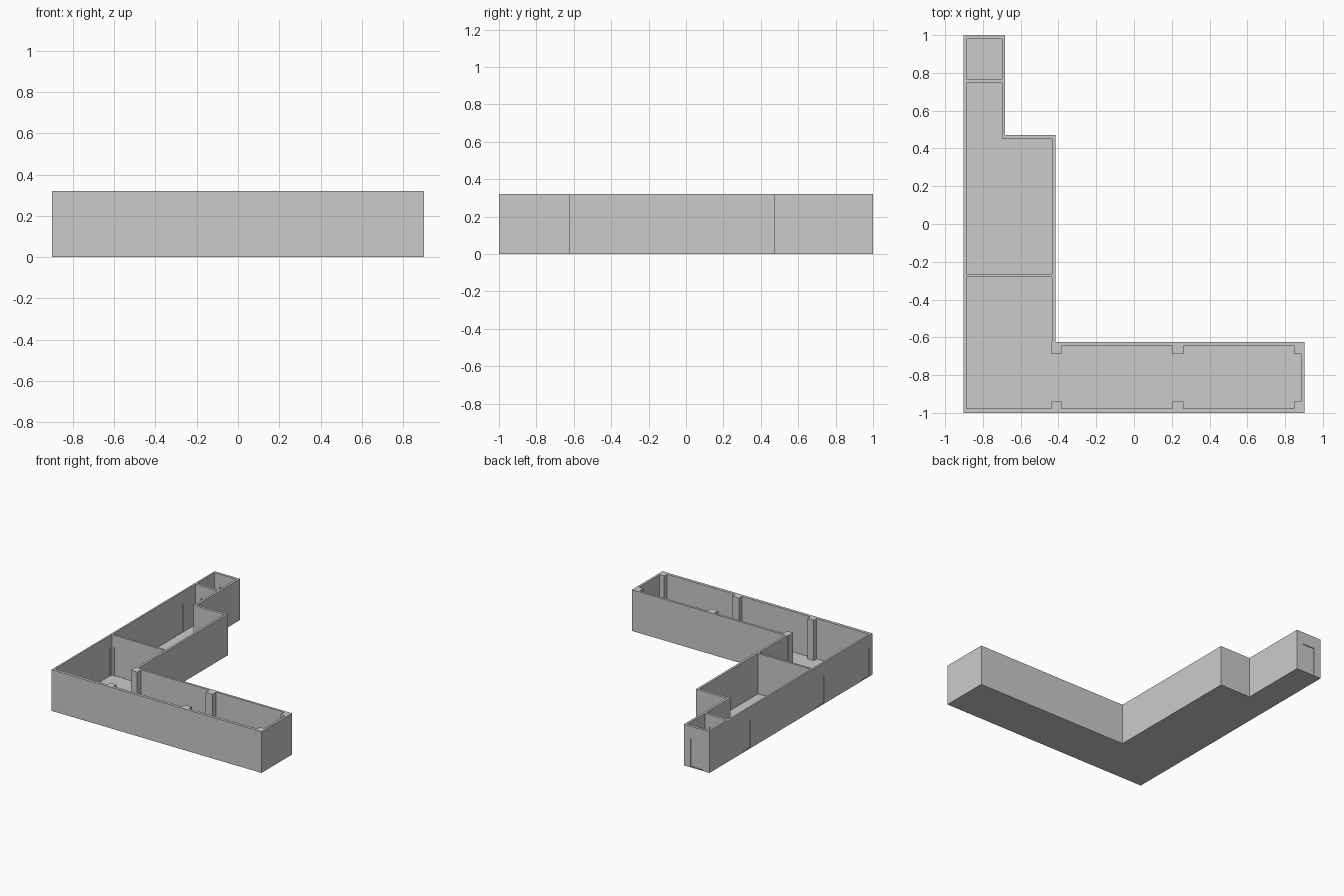
import bpy, bmesh

if "Cube" in bpy.data.objects:
    bpy.data.objects.remove(bpy.data.objects["Cube"])

HEIGHT = 0.32
FLOOR = 0.006
DOOR_TOP = 0.225


def prisms(name, polygons, z0, z1):
    """Mesh made of vertical prisms, one per counter-clockwise outline."""
    bm = bmesh.new()
    for pts in polygons:
        face = bm.faces.new([bm.verts.new((x, y, z0)) for x, y in pts])
        ext = bmesh.ops.extrude_face_region(bm, geom=[face], use_keep_orig=True)
        for v in [g for g in ext["geom"] if isinstance(g, bmesh.types.BMVert)]:
            v.co.z = z1
    bmesh.ops.recalc_face_normals(bm, faces=bm.faces)
    mesh = bpy.data.meshes.new(name)
    bm.to_mesh(mesh)
    bm.free()
    obj = bpy.data.objects.new(name, mesh)
    bpy.context.collection.objects.link(obj)
    return obj


def rect(x0, x1, y0, y1):
    return [(x0, y0), (x1, y0), (x1, y1), (x0, y1)]


def subtract(target, cutter):
    mod = target.modifiers.new(cutter.name, 'BOOLEAN')
    mod.operation = 'DIFFERENCE'
    mod.solver = 'EXACT'
    mod.object = cutter
    cutter.hide_render = True
    cutter.display_type = 'WIRE'


# Building shell: outer footprint as one solid
shell = prisms("walls_and_floor", [[
    (-0.902, -1), (0.902, -1), (0.902, -0.624), (-0.416, -0.624),
    (-0.416, 0.472), (-0.682, 0.472), (-0.682, 1), (-0.902, 1)]], 0, HEIGHT)

# Three rooms hollowed out, open at the top
rooms = prisms("room_cutter", [
    rect(-0.888, -0.70, 0.767, 0.98),
    [(-0.888, -0.264), (-0.433, -0.264), (-0.433, 0.452),
     (-0.70, 0.452), (-0.70, 0.747), (-0.888, 0.747)],
    [(-0.888, -0.977), (0.885, -0.977), (0.885, -0.642),
     (-0.433, -0.642), (-0.433, -0.28), (-0.888, -0.28)],
], FLOOR, HEIGHT + 0.1)
subtract(shell, rooms)

# Doorways: along x walls (y of wall, x range) and y walls (left side)
openings, panels = [], []
for y, x0 in ((0.99, -0.84), (0.757, -0.84), (-0.272, -0.87)):
    openings.append(rect(x0, x0 + 0.1, y - 0.016, y + 0.016))
    panels.append(rect(x0, x0 + 0.1, y - 0.003, y + 0.003))
for y0 in (0.495, -0.403, -0.957):
    openings.append(rect(-0.912, -0.878, y0, y0 + 0.1))
    panels.append(rect(-0.898, -0.892, y0, y0 + 0.1))
subtract(shell, prisms("doorway_cutter", openings, FLOOR + 0.001, DOOR_TOP))

# Thin recessed door panels
prisms("doors", panels, FLOOR, DOOR_TOP)

# Paired columns along the long wing
columns = []
for x0, x1 in ((-0.438, -0.384), (0.204, 0.262), (0.847, 0.90)):
    columns.append(rect(x0, x1, -0.688, -0.626))
    columns.append(rect(x0, x1, -0.998, -0.941))
prisms("columns", columns, FLOOR, HEIGHT)
